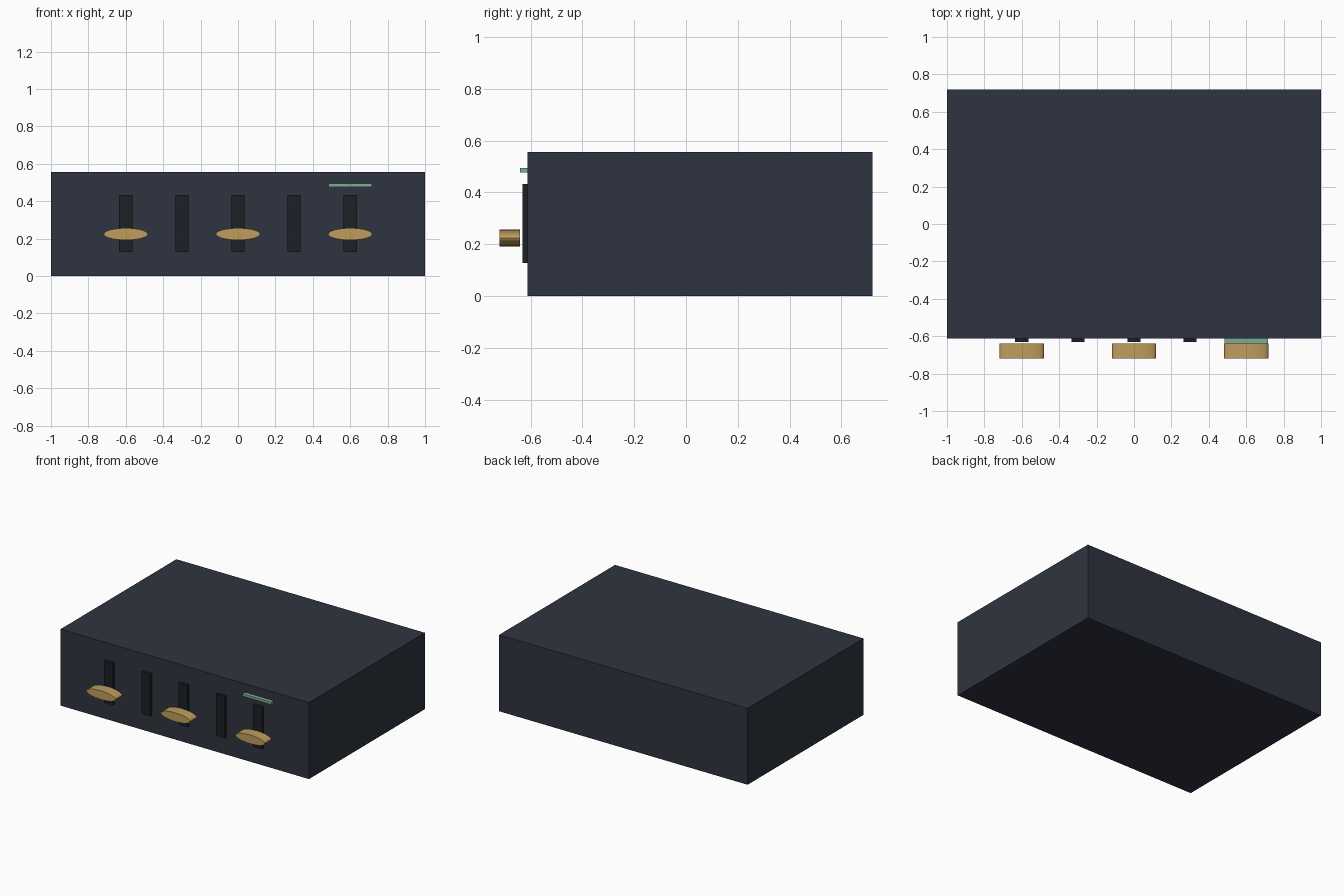
import bpy
from math import pi

if "Cube" in bpy.data.objects:
    bpy.data.objects.remove(bpy.data.objects["Cube"])


def material(name, color):
    m = bpy.data.materials.new(name)
    m.diffuse_color = (*color, 1)
    m.use_nodes = True
    m.node_tree.nodes["Principled BSDF"].inputs["Base Color"].default_value = m.diffuse_color
    return m


NAVY = material("navy", (0.028, 0.034, 0.050))
BLACK = material("black", (0.012, 0.014, 0.018))
BRASS = material("brass", (0.52, 0.34, 0.11))
GREEN = material("green", (0.20, 0.42, 0.32))


def box(name, x, y, z, mat):
    """Box from (min, max) ranges on each axis."""
    bpy.ops.mesh.primitive_cube_add(size=1, location=[sum(r) / 2 for r in (x, y, z)])
    ob = bpy.context.object
    ob.name = name
    ob.scale = [r[1] - r[0] for r in (x, y, z)]
    bpy.ops.object.transform_apply(location=False, rotation=False)
    ob.data.materials.append(mat)
    return ob


def knob(name, x):
    """Flattened elliptical knob with its axis along y."""
    bpy.ops.mesh.primitive_cylinder_add(vertices=32, radius=1, depth=1,
                                        location=(x, -0.68, 0.224), rotation=(pi / 2, 0, 0))
    ob = bpy.context.object
    ob.name = name
    ob.scale = (0.118, 0.032, 0.08)
    bpy.ops.object.transform_apply(location=False, rotation=True, scale=True)
    bpy.ops.object.shade_smooth_by_angle(angle=pi / 6)
    ob.data.materials.append(BRASS)


# Main case
box("case", (-1, 1), (-0.612, 0.72), (0, 0.556), NAVY)

# Five raised dark strips on the front
for i in range(5):
    x = -0.6 + 0.3 * i
    box(f"front_slot_{i + 1}", (x - 0.035, x + 0.035), (-0.632, -0.6), (0.127, 0.432), BLACK)

# Knobs over every second strip
for i, x in enumerate((-0.6, 0, 0.6)):
    knob(f"knob_{i + 1}", x)

# Indicator bar
box("indicator_bar", (0.484, 0.716), (-0.64, -0.6), (0.476, 0.494), GREEN)
